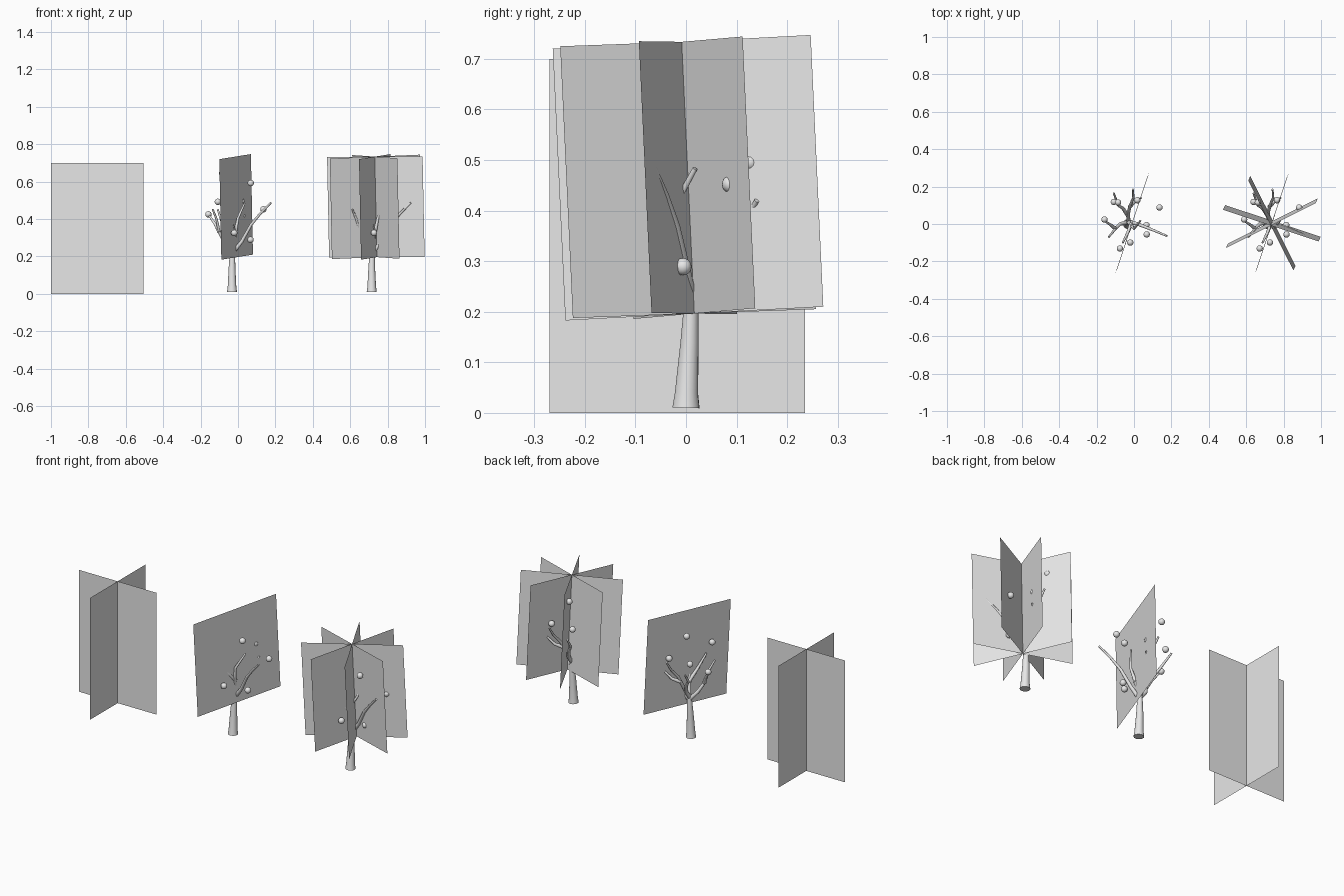
import bpy, bmesh, math
from mathutils import Vector, Matrix

cube = bpy.data.objects.get("Cube")
if cube:
    bpy.data.objects.remove(cube, do_unlink=True)

grey = bpy.data.materials.new("plain_grey")
grey.use_nodes = True
grey.diffuse_color = (0.8, 0.8, 0.8, 1)
grey.node_tree.nodes["Principled BSDF"].inputs["Base Color"].default_value = (0.8, 0.8, 0.8, 1)


def add_mesh(name, bm, smooth=False):
    mesh = bpy.data.meshes.new(name)
    bm.to_mesh(mesh)
    bm.free()
    mesh.materials.append(grey)
    obj = bpy.data.objects.new(name, mesh)
    bpy.context.collection.objects.link(obj)
    for p in mesh.polygons:
        p.use_smooth = smooth and len(p.vertices) < 6
    return obj


def card(name, centre, side, up):
    """Single flat sheet spanned by two half-size vectors."""
    bm = bmesh.new()
    bm.faces.new([bm.verts.new(centre + side * a + up * b)
                  for a, b in ((-1, -1), (1, -1), (1, 1), (-1, 1))])
    return add_mesh(name, bm)


def tube(bm, path, radii, sides=10):
    """Tapered limb through the points of a path, capped at both ends."""
    pts = [Vector(p) for p in path]
    rings = []
    for i, p in enumerate(pts):
        d = pts[min(i + 1, len(pts) - 1)] - pts[max(i - 1, 0)]
        a = d.cross(Vector((0.3, 1, 0))).normalized()
        b = d.normalized().cross(a)
        rings.append([bm.verts.new(p + radii[i] * (a * math.cos(t) + b * math.sin(t)))
                      for t in (math.tau * k / sides for k in range(sides))])
    for lo, hi in zip(rings, rings[1:]):
        for k in range(sides):
            n = (k + 1) % sides
            bm.faces.new((lo[k], lo[n], hi[n], hi[k]))
    bm.faces.new(rings[0][::-1])
    bm.faces.new(rings[-1])


# Limb paths of the tree, base to tip
trunk = [(-.032, 0, .01), (-.032, .001, .04), (-.032, .007, .14), (-.03, .01, .21), (-.028, .01, .26)]
branches = [
    [(-.02, .01, .23), (.02, 0, .28), (.07, -.02, .37), (.12, -.04, .43), (.176, -.064, .487)],
    [(-.028, .01, .25), (-.012, -.01, .34), (0, -.025, .405), (.035, .018, .483)],
    [(-.03, .01, .23), (-.075, 0, .28), (-.1, -.025, .33), (-.115, -.045, .4), (-.135, -.07, .452)],
    [(-.1, -.025, .33), (-.12, -.008, .37), (-.155, .015, .42)],
    [(-.03, .01, .24), (-.03, .06, .31), (-.02, .1, .39), (-.003, .14, .44), (-.006, .185, .5)],
    [(-.025, .09, .36), (.005, .12, .38), (.038, .14, .42)],
    [(-.03, .04, .28), (-.06, .085, .34), (-.085, .1, .38), (-.108, .165, .45)],
    [(-.015, 0, .32), (-.035, -.05, .38), (-.06, -.1, .46)],
]
fruits = [(-.158, .024, .425), (-.108, .118, .492), (.018, .127, .495), (.068, -.056, .592),
          (.136, .088, .452), (.067, -.006, .289), (-.02, -.099, .326), (-.075, -.131, .515),
          (-.085, .115, .645)]

# Leaning foliage card frame
lean = Vector((-.011, -.025, .537)).normalized()
side = Vector((.169, .51, .027))
side = (side - lean * side.dot(lean)).normalized() * .269
centre = Vector((-.01, .004, .465))


def tree(label, offset, cards):
    shift = Vector((offset, 0, 0))
    # Trunk
    bm = bmesh.new()
    tube(bm, trunk, [.027, .023, .018, .0145, .011], 16)
    bmesh.ops.translate(bm, verts=bm.verts, vec=shift)
    add_mesh(label + "_trunk", bm, True)
    # Branches
    bm = bmesh.new()
    for path in branches:
        n = len(path) - 1
        tube(bm, path, [.011 - .006 * i / n for i in range(n + 1)])
    bmesh.ops.translate(bm, verts=bm.verts, vec=shift)
    add_mesh(label + "_branches", bm, True)
    # Fruit
    for i, f in enumerate(fruits):
        bm = bmesh.new()
        bmesh.ops.create_uvsphere(bm, u_segments=16, v_segments=10, radius=.017,
                                  matrix=Matrix.Translation(Vector(f) + shift))
        add_mesh(f"{label}_fruit_{i + 1}", bm, True)
    # Foliage cards fanned round the leaning axis
    for k in range(cards):
        turn = Matrix.Rotation(math.radians(45 * k), 3, lean)
        card(f"{label}_foliage_card_{k + 1}", centre + shift, turn @ side, lean * .269)


tree("single_card_tree", 0, 1)
tree("star_card_tree", .747, 4)

# Upright crossed cards
mid = Vector((-.753, -.0175, .35))
card("crossed_card_wide", mid, Vector((.247, 0, 0)), Vector((0, 0, .35)))
card("crossed_card_deep", mid, Vector((0, .2525, 0)), Vector((0, 0, .35)))
